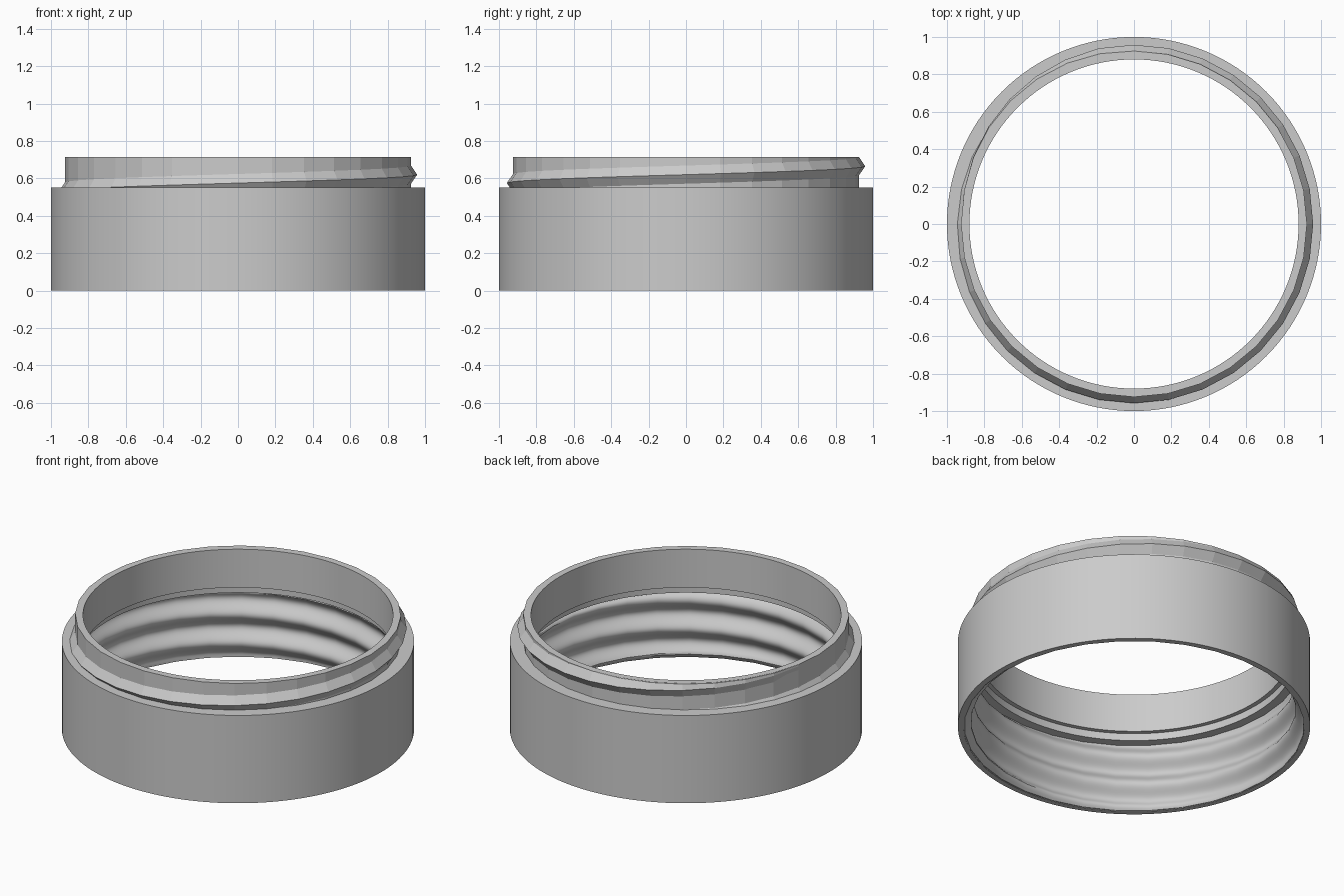
import bpy
import bmesh
from math import cos, sin, pi, radians

cube = bpy.data.objects.get("Cube")
if cube:
    bpy.data.objects.remove(cube, do_unlink=True)

TOP, SHOULDER = 0.715, 0.55
NECK_R, PITCH = 0.925, 0.18
SIDES = 32

grey = bpy.data.materials.new("plain grey")
grey.use_nodes = True
grey.diffuse_color = (0.6, 0.6, 0.6, 1)
grey.node_tree.nodes["Principled BSDF"].inputs["Base Color"].default_value = (0.6, 0.6, 0.6, 1)


def sweep(name, angles, section, closed=True, smooth=True):
    """Join the closed (radius, height) section at each angle into a solid."""
    bm = bmesh.new()
    rings = [[bm.verts.new((r * cos(a), r * sin(a), z)) for r, z in section(a)]
             for a in angles]
    pairs = list(zip(rings, rings[1:]))
    if closed:
        pairs.append((rings[-1], rings[0]))
    else:
        bm.faces.new(rings[0])
        bm.faces.new(rings[-1])
    count = len(rings[0])
    for one, two in pairs:
        for i in range(count):
            j = (i + 1) % count
            bm.faces.new((one[i], one[j], two[j], two[i]))
    bmesh.ops.recalc_face_normals(bm, faces=bm.faces)
    mesh = bpy.data.meshes.new(name)
    bm.to_mesh(mesh)
    bm.free()
    mesh.materials.append(grey)
    ob = bpy.data.objects.new(name, mesh)
    bpy.context.collection.objects.link(ob)
    if smooth:
        bpy.ops.object.select_all(action='DESELECT')
        ob.select_set(True)
        bpy.context.view_layer.objects.active = ob
        bpy.ops.object.shade_smooth_by_angle(angle=radians(35))
    return ob


def circle(n):
    return [2 * pi * i / n for i in range(n)]


# Smooth sleeve with the stepped seat and the bore of the neck
SEAT, STEP = 0.475, 0.43
sleeve_profile = [(0.968, 0), (1, 0), (1, SHOULDER), (0.9, SHOULDER), (0.9, TOP),
                  (0.88, TOP), (0.88, SEAT), (0.907, SEAT), (0.907, STEP), (0.968, STEP)]
sweep("sleeve", circle(128), lambda a: sleeve_profile)

# Faceted outside of the neck
neck_profile = [(0.9, 0.54), (NECK_R, 0.54), (NECK_R, TOP), (0.9, TOP)]
sweep("neck", circle(SIDES), lambda a: neck_profile, smooth=False)


# Outer screw thread, trimmed by the shoulder and the rim, fading out at its end
def outer_section(a):
    turn = a / (2 * pi)
    centre, half = 0.53 + PITCH * (turn - 0.5), 0.05
    height = 0.034 * min(1, max(0.01, (1.48 - turn) / 0.2))

    def point(z):
        z = min(TOP - 0.001, max(SHOULDER - 0.002, z))
        return NECK_R - 0.001 + height * max(0, 1 - abs(z - centre) / half), z

    low, crest, high = point(centre - half), point(centre), point(centre + half)
    return [(0.905, low[1]), low, crest, high, (0.905, high[1])]


step = 2 * pi / SIDES
sweep("outer_thread", [step * i for i in range(11, 49)], outer_section,
      closed=False, smooth=False)


# Rounded inner screw thread lining the sleeve
def inner_section(a):
    points = [(0.976, 0.002)]
    rows = 40
    for i in range(rows + 1):
        z = 0.002 + (STEP - 0.002) * i / rows
        phase = 2 * pi * (z - 0.11) / PITCH - (a - radians(135))
        fade = min(1, z / 0.04, (STEP - z) / 0.03 + 0.2)
        points.append((0.966 - 0.048 * fade * (0.5 + 0.5 * cos(phase)), z))
    points.append((0.976, STEP))
    return points


sweep("inner_thread", circle(SIDES), inner_section)
